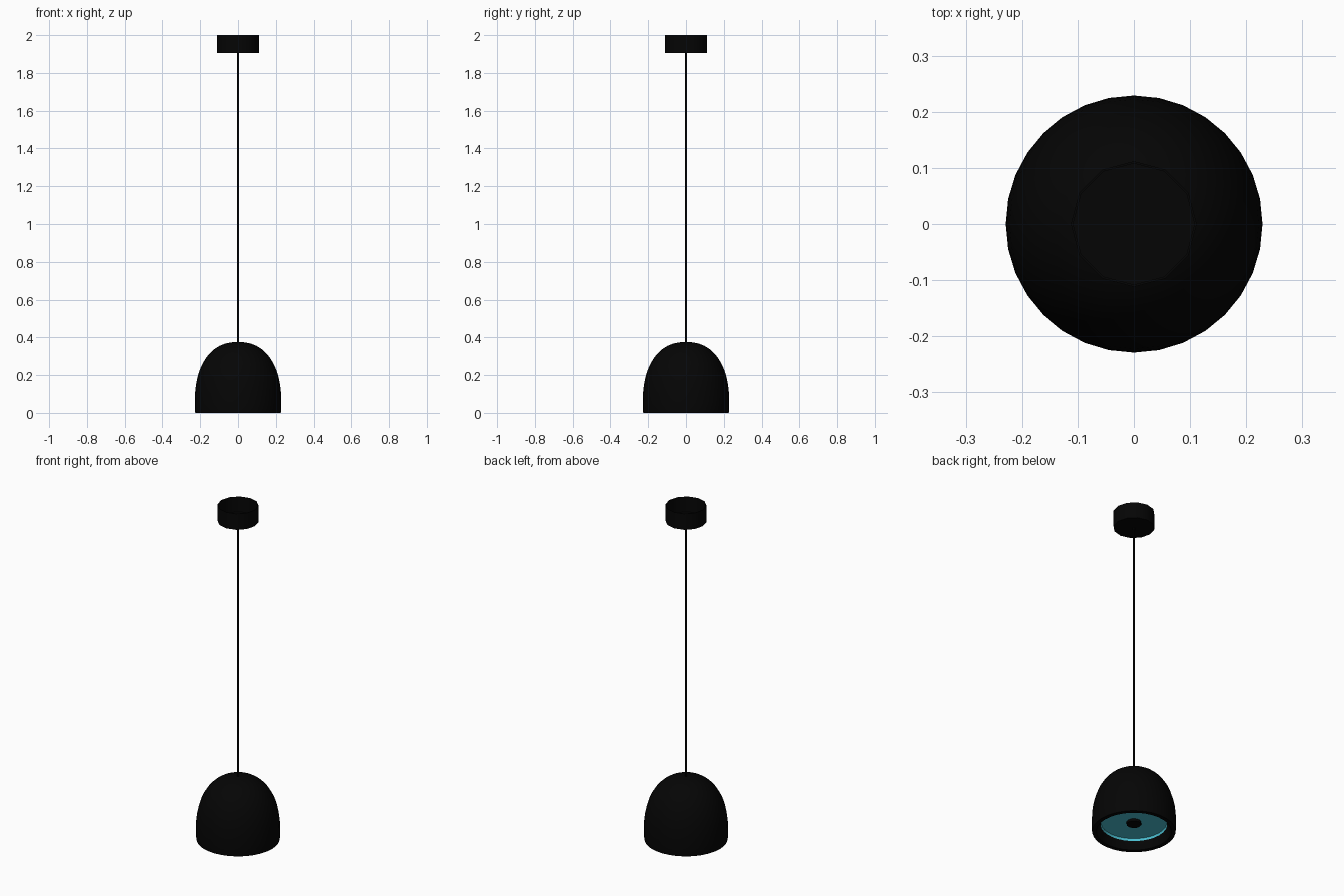
import bpy, bmesh, math

cube = bpy.data.objects.get("Cube")
if cube:
    bpy.data.objects.remove(cube, do_unlink=True)


def material(name, rgb):
    m = bpy.data.materials.new(name)
    m.use_nodes = True
    m.diffuse_color = (*rgb, 1)
    m.node_tree.nodes["Principled BSDF"].inputs["Base Color"].default_value = (*rgb, 1)
    return m


black = material("matte black", (0.0015, 0.0015, 0.0015))
teal = material("teal diffuser", (0.07, 0.52, 0.64))


def lathe(name, profile, sides, mat, angle=35):
    """Spin a (radius, height) profile around z; radius 0 makes a pole."""
    bm = bmesh.new()
    rings = []
    for r, z in profile:
        if r == 0:
            rings.append([bm.verts.new((0, 0, z))] * sides)
        else:
            turn = [math.tau * i / sides for i in range(sides)]
            rings.append([bm.verts.new((r * math.cos(a), r * math.sin(a), z)) for a in turn])
    for low, high in zip(rings, rings[1:]):
        for i in range(sides):
            j = (i + 1) % sides
            corners = list(dict.fromkeys((low[i], low[j], high[j], high[i])))
            bm.faces.new(corners)
    bmesh.ops.recalc_face_normals(bm, faces=bm.faces)
    mesh = bpy.data.meshes.new(name)
    bm.to_mesh(mesh)
    bm.free()
    mesh.materials.append(mat)
    obj = bpy.data.objects.new(name, mesh)
    bpy.context.collection.objects.link(obj)
    bpy.ops.object.select_all(action="DESELECT")
    obj.select_set(True)
    bpy.context.view_layer.objects.active = obj
    bpy.ops.object.shade_smooth_by_angle(angle=math.radians(angle))
    return obj


# Bell shade: rounded dome, broad lip, and an inner slope up to the diffuser
R, BASE, RISE, N = 0.229, 0.05, 0.326, 2.3
dome = []
for i in range(13):
    t = math.pi / 2 * i / 12
    dome.append((R * math.cos(t) ** (2 / N) if i < 12 else 0,
                 BASE + RISE * math.sin(t) ** (2 / N)))
lathe("shade", [(0.182, 0.065), (0.182, 0.047), (0.203, 0), (0.226, 0), (0.228, 0.015)] + dome,
      32, black)

# Recessed diffuser with a short visible side wall
lathe("diffuser", [(0.181, 0.044), (0.179, 0.058), (0, 0.058)], 32, teal)

# Hub in the middle of the diffuser
lathe("diffuser_hub", [(0, 0.044), (0.04, 0.044), (0.04, 0.06), (0, 0.06)], 12, black)

# Hanging cord
lathe("cord", [(0.005, 0.36), (0.005, 1.91)], 8, black, 60)

# Ceiling canopy: a shallow cup, open towards the ceiling
lathe("canopy", [(0, 1.904), (0.112, 1.904), (0.112, 2), (0.108, 2), (0.108, 1.91), (0, 1.91)],
      12, black)
